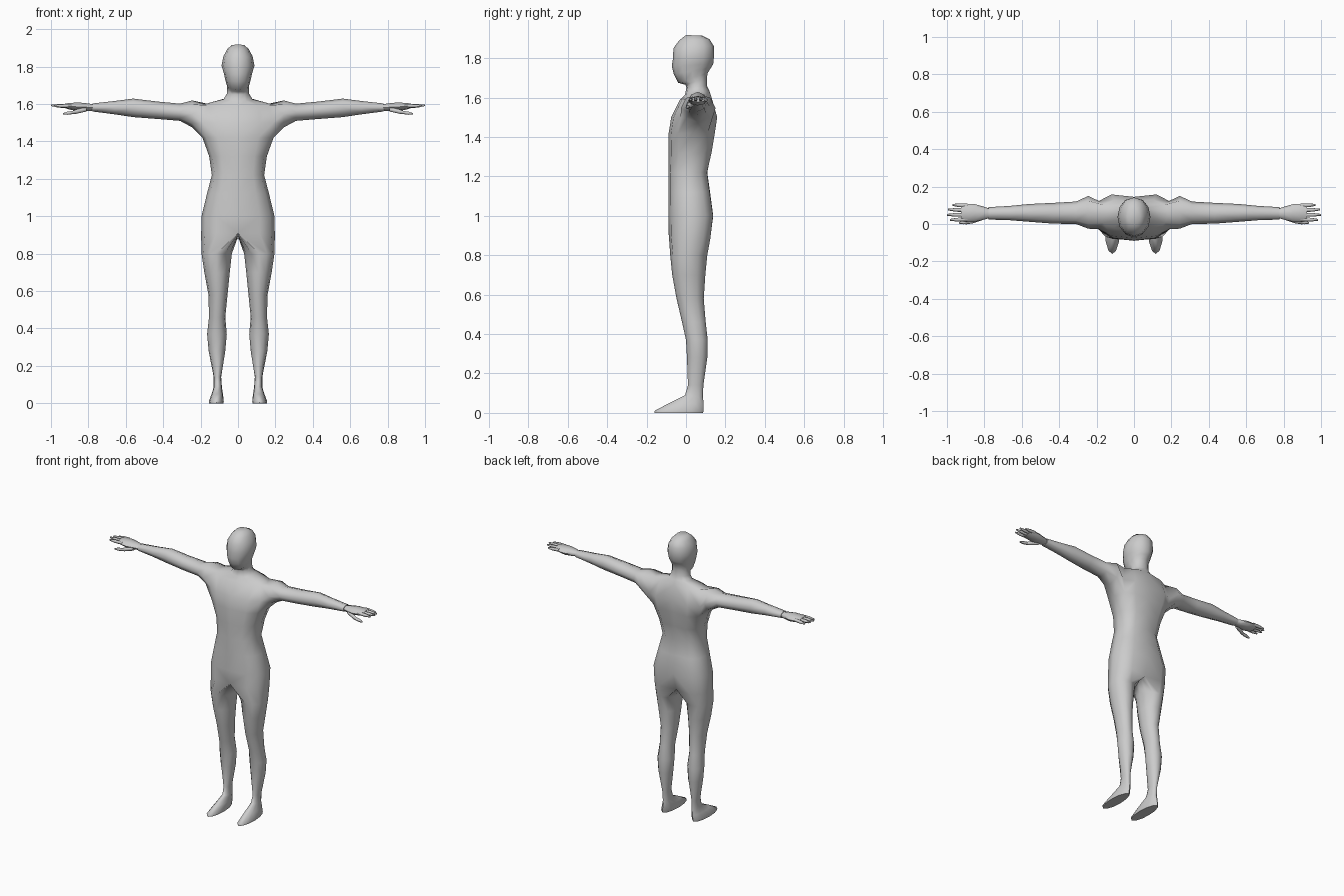
import bpy, bmesh, math
from mathutils import Vector

if "Cube" in bpy.data.objects:
    bpy.data.objects.remove(bpy.data.objects["Cube"])

skin = bpy.data.materials.new("plain grey")
skin.diffuse_color = (0.6, 0.6, 0.6, 1)
skin.use_nodes = True
skin.node_tree.nodes["Principled BSDF"].inputs["Base Color"].default_value = skin.diffuse_color


def spow(v, p):
    return math.copysign(abs(v) ** p, v)


def bridge(bm, a, b, closed=True):
    n = len(a)
    for i in range(n if closed else n - 1):
        j = (i + 1) % n
        bm.faces.new((a[i], a[j], b[j], b[i]))


def finish(bm, name):
    """Mesh to object, mirrored across the body centre line."""
    bmesh.ops.recalc_face_normals(bm, faces=bm.faces)
    me = bpy.data.meshes.new(name)
    bm.to_mesh(me)
    bm.free()
    me.materials.append(skin)
    ob = bpy.data.objects.new(name, me)
    bpy.context.collection.objects.link(ob)
    m = ob.modifiers.new("mirror", 'MIRROR')
    m.use_clip = True
    m.merge_threshold = 0.0005
    bpy.ops.object.select_all(action='DESELECT')
    ob.select_set(True)
    bpy.context.view_layer.objects.active = ob
    bpy.ops.object.shade_smooth_by_angle(angle=math.radians(65))
    return ob


def half_ring(bm, zf, zb, w, yf, yb, px, py, spine):
    """Seven points from front centre round the side to back centre."""
    out = []
    for i in range(7):
        t = math.pi * i / 6
        c = spow(math.cos(t), py) if i != 3 else 0
        x = w * abs(math.sin(t)) ** px if 0 < i < 6 else 0
        y = (yf + yb) / 2 - (yb - yf) / 2 * c - (spine if i == 6 else 0)
        out.append(bm.verts.new((x, y, (zf + zb) / 2 + (zf - zb) / 2 * c)))
    return out


def leg_ring(bm, zf, zb, x0, x1, yf, yb):
    out = []
    for i in range(12):
        t = math.pi * i / 6
        c, s = math.cos(t), math.sin(t)
        out.append(bm.verts.new(((x0 + x1) / 2 + (x1 - x0) / 2 * s,
                                 (yf + yb) / 2 - (yb - yf) / 2 * c,
                                 (zf + zb) / 2 + (zf - zb) / 2 * c)))
    return out


def arm_ring(bm, x, z0, z1, y0, y1):
    out = []
    for i in range(8):
        t = math.radians(225 + 45 * i)
        out.append(bm.verts.new((x, (y0 + y1) / 2 + (y1 - y0) / 2 * math.cos(t),
                                 (z0 + z1) / 2 + (z1 - z0) / 2 * math.sin(t))))
    return out


# ---- body: half of torso, neck and head, mirrored ----
bm = bmesh.new()
# z front, z back, half width, y front, y back, x power, y power, spine dip
TRUNK = [
    (0.91, 0.88, .197, -.088, .135, .75, .8, .03),
    (1.00, 1.00, .195, -.090, .150, .75, .8, .012),
    (1.12, 1.12, .166, -.090, .132, .8, .8, .01),
    (1.22, 1.22, .140, -.090, .118, .8, .8, .01),
    (1.32, 1.32, .154, -.088, .142, .8, .8, .015),
    (1.42, 1.42, .190, -.088, .158, .8, .7, .02),
    (1.50, 1.50, .210, -.075, .170, .8, .7, .025),
    (1.59, 1.605, .185, -.030, .138, .8, .8, .01),
    (1.615, 1.635, .078, -.005, .118, .9, 1, 0),
    (1.65, 1.66, .060, .002, .106, .9, 1, 0),
    (1.665, 1.70, .058, -.002, .106, .9, 1, 0),
    (1.675, 1.725, .060, -.040, .110, .9, 1, 0),
    (1.72, 1.75, .069, -.062, .126, .9, 1, 0),
    (1.76, 1.77, .076, -.072, .138, .9, 1, 0),
    (1.80, 1.81, .088, -.066, .142, .9, 1, 0),
    (1.85, 1.86, .078, -.064, .142, .9, 1, 0),
    (1.89, 1.895, .058, -.035, .120, .9, 1, 0),
    (1.917, 1.915, .034, .000, .080, .9, 1, 0),
]
rows = [half_ring(bm, *r) for r in TRUNK]
for a, b in zip(rows, rows[1:]):
    bridge(bm, a, b, False)
bm.faces.new(rows[-1])

# ---- arm grown out of the shoulder opening ----
r0, r1, r2 = rows[5:8]
loop = [r0[2], r0[3], r0[4], r1[4], r2[4], r2[3], r2[2], r1[2]]
bmesh.ops.delete(bm, geom=[r1[3]], context='VERTS')
# x, z low, z high, y front, y back
ARM = [
    (.245, 1.475, 1.619, -.025, .150),
    (.31, 1.510, 1.602, .000, .120),
    (.43, 1.520, 1.613, .002, .113),
    (.56, 1.530, 1.629, .012, .107),
    (.66, 1.545, 1.616, .020, .097),
    (.778, 1.560, 1.603, .024, .090),
]
for r in ARM:
    ring = arm_ring(bm, *r)
    bridge(bm, loop, ring)
    loop = ring
bm.faces.new(loop)

# ---- leg and foot grown down from the hips ----
f, k = rows[0][0].co, rows[0][6].co
inner = [bm.verts.new(k.lerp(f, i / 6)) for i in range(1, 6)]
loop = rows[0] + inner
# z front, z back, x inner, x outer, y front, y back
LEG = [
    (.80, .80, .033, .195, -.080, .108),
    (.70, .70, .044, .180, -.070, .098),
    (.58, .58, .056, .158, -.048, .090),
    (.46, .46, .068, .155, -.020, .100),
    (.37, .37, .060, .165, .000, .110),
    (.28, .28, .068, .157, .005, .108),
    (.14, .14, .090, .130, .010, .088),
    (.09, .08, .086, .130, -.005, .086),
    (.05, .045, .080, .142, -.085, .090),
    (.010, .012, .076, .156, -.160, .090),
    (.0, .0, .078, .154, -.160, .086),
]
for r in LEG:
    ring = leg_ring(bm, *r)
    bridge(bm, loop, ring)
    loop = ring
bm.faces.new(loop)
finish(bm, "body")

# ---- hand: palm, four fingers and thumb ----
bm = bmesh.new()
PALM = [
    (.772, 1.565, 1.598, .032, .082),
    (.80, 1.562, 1.603, .024, .092),
    (.85, 1.560, 1.608, .012, .106),
    (.90, 1.570, 1.606, .012, .108),
    (.925, 1.578, 1.602, .018, .104),
]
prev = None
for r in PALM:
    ring = arm_ring(bm, *r)
    if prev:
        bridge(bm, prev, ring)
    else:
        bm.faces.new(ring)
    prev = ring
bm.faces.new(prev)


def digit(start, end, r):
    """Tapered six-sided finger."""
    a, b = Vector(start), Vector(end)
    prev = None
    for t, s in ((0, 1), (.6, .95), (1, .45)):
        p = a.lerp(b, t)
        ring = [bm.verts.new(p + Vector((0, r * s * math.cos(q), r * s * math.sin(q))))
                for q in (math.pi * i / 3 for i in range(6))]
        if prev:
            bridge(bm, prev, ring)
        else:
            bm.faces.new(ring)
        prev = ring
    bm.faces.new(prev)


for y, ytip, tip, ztip in ((.098, .102, .970, 1.586), (.074, .077, .994, 1.592),
                           (.049, .049, 1.0, 1.593), (.025, .022, .985, 1.590)):
    digit((.89, y, 1.590), (tip, ytip, ztip), .0105)
digit((.81, .035, 1.572), (.90, .004, 1.551), .014)
digit((.88, .011, 1.555), (.935, .006, 1.548), .010)
finish(bm, "hand")
